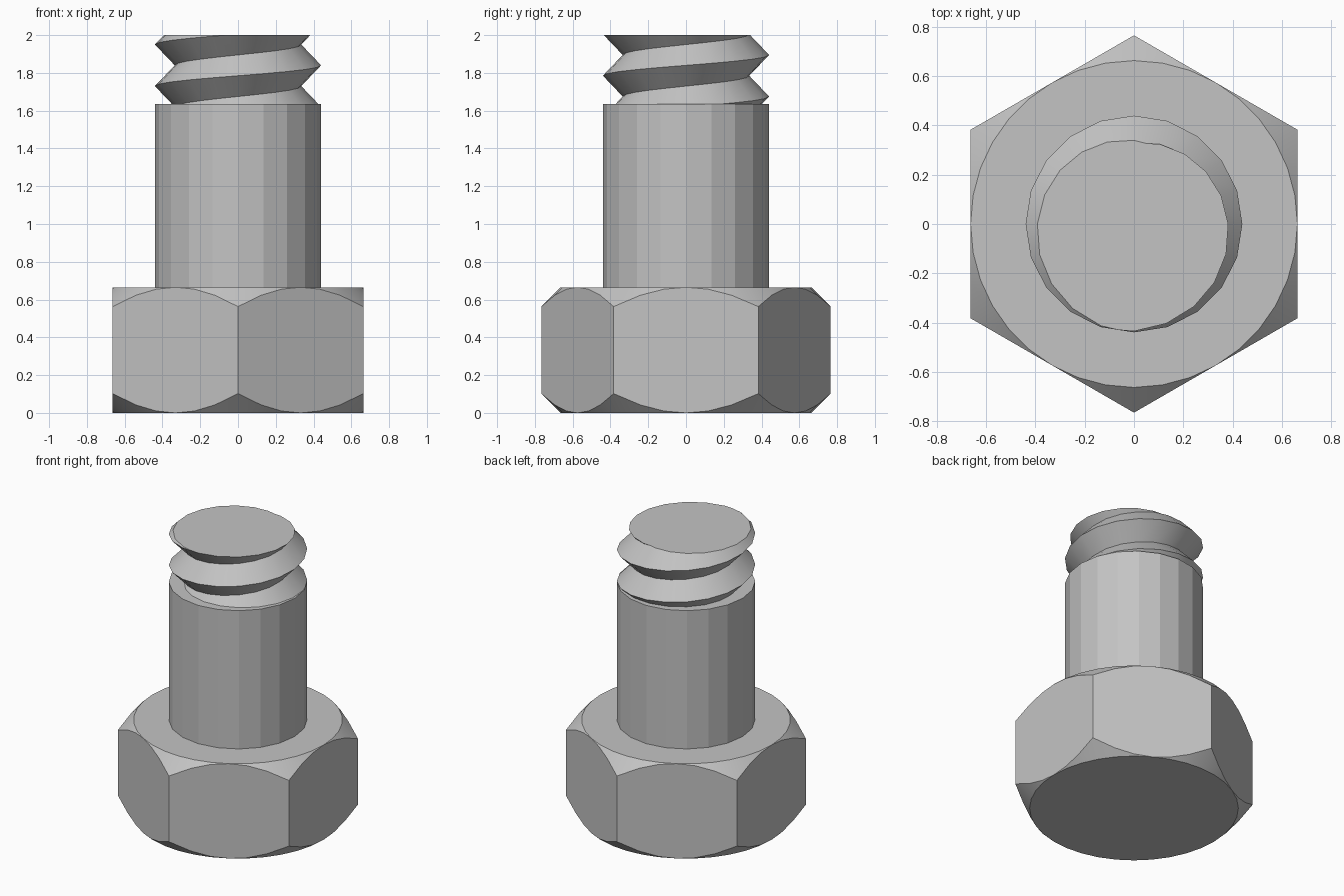
import bpy
import bmesh
from math import cos, sin, pi
from mathutils import Vector

old = bpy.data.objects.get("Cube")
if old:
    bpy.data.objects.remove(old, do_unlink=True)

HEAD_H, HEAD_R = 0.665, 0.766
SHANK_R, SHANK_TOP = 0.44, 1.635
ROOT_R, PITCH, TOP = 0.335, 0.22, 2.0
SIDES = 20

steel = bpy.data.materials.new("steel_grey")
steel.use_nodes = True
colour = (0.55, 0.55, 0.55, 1)
steel.diffuse_color = colour
steel.node_tree.nodes["Principled BSDF"].inputs["Base Color"].default_value = colour


def polar(radius, angle, z):
    return Vector((radius * cos(angle), radius * sin(angle), z))


def prism(bm, radius, sides, z0, z1):
    """Upright prism with a corner on the y axis."""
    angles = [pi / 2 + 2 * pi * i / sides for i in range(sides)]
    base = bm.faces.new([bm.verts.new(polar(radius, a, z0)) for a in angles])
    up = bmesh.ops.extrude_face_region(bm, geom=[base], use_keep_orig=True)
    verts = [g for g in up["geom"] if isinstance(g, bmesh.types.BMVert)]
    bmesh.ops.translate(bm, verts=verts, vec=(0, 0, z1 - z0))


def cut(bm, point, normal):
    """Remove everything beyond a plane and close the opening."""
    geom = bm.verts[:] + bm.edges[:] + bm.faces[:]
    res = bmesh.ops.bisect_plane(bm, geom=geom, dist=1e-6, plane_co=point,
                                 plane_no=normal, clear_outer=True)
    edges = [g for g in res["geom_cut"]
             if isinstance(g, bmesh.types.BMEdge) and g.is_boundary]
    if edges:
        bmesh.ops.holes_fill(bm, edges=edges, sides=0)


def finish(bm, name, smooth):
    bmesh.ops.recalc_face_normals(bm, faces=bm.faces[:])
    mesh = bpy.data.meshes.new(name)
    bm.to_mesh(mesh)
    bm.free()
    mesh.materials.append(steel)
    obj = bpy.data.objects.new(name, mesh)
    bpy.context.collection.objects.link(obj)
    if smooth:
        bpy.ops.object.select_all(action="DESELECT")
        obj.select_set(True)
        bpy.context.view_layer.objects.active = obj
        bpy.ops.object.shade_smooth_by_angle(angle=pi / 6)


# Hexagonal head, chamfered conically at both ends
bm = bmesh.new()
prism(bm, HEAD_R, 6, 0, HEAD_H)
steps = 36
for z, side in ((HEAD_H, 1), (0, -1)):
    for i in range(steps):
        a = 2 * pi * (i + 0.5) / steps
        cut(bm, polar(0.661, a, z), polar(1, a, side))
finish(bm, "hex_head", True)

# Plain shank
bm = bmesh.new()
prism(bm, SHANK_R, SIDES, HEAD_H - 0.02, SHANK_TOP)
finish(bm, "shank", False)

# Right-handed V thread, its lower turns running inside the shank
bm = bmesh.new()
crest, root = [], []
for i in range(8 * SIDES):
    a = pi / 2 + 2 * pi * i / SIDES
    z = 0.575 + PITCH * i / SIDES
    crest.append(bm.verts.new(polar(SHANK_R, a, z)))
    root.append(bm.verts.new(polar(ROOT_R, a, z + PITCH / 2)))
for i in range(7 * SIDES - 1):
    bm.faces.new((crest[i], crest[i + 1], root[i + 1], root[i]))
    j = i + SIDES
    bm.faces.new((root[i], root[i + 1], crest[j + 1], crest[j]))
cut(bm, Vector((0, 0, TOP)), Vector((0, 0, 1)))
cut(bm, Vector((0, 0, 0.8)), Vector((0, 0, -1)))
finish(bm, "thread", True)
